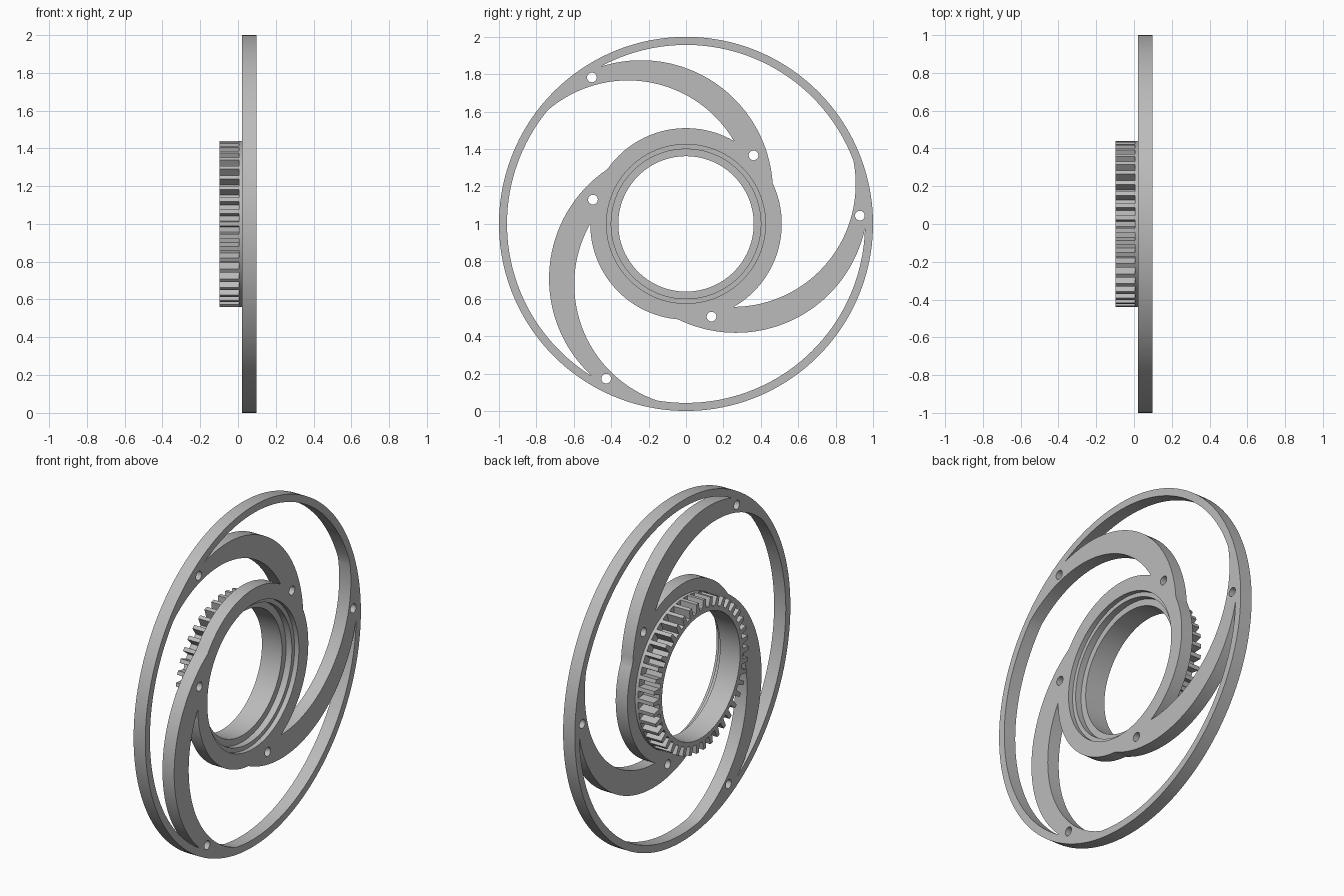
import bpy, bmesh
from math import cos, sin, pi, atan2, acos, hypot, radians
from mathutils import Matrix, Vector

old = bpy.data.objects.get("Cube")
if old:
    bpy.data.objects.remove(old, do_unlink=True)

metal = bpy.data.materials.new("plain grey metal")
metal.use_nodes = True
GREY = (0.5, 0.5, 0.5, 1)
metal.diffuse_color = GREY
metal.node_tree.nodes["Principled BSDF"].inputs["Base Color"].default_value = GREY

THIRD = 2 * pi / 3
# Local x, y, z become world y, z, x
AXIS = Matrix(((0, 0, 1, 0), (1, 0, 0, 0), (0, 1, 0, 1), (0, 0, 0, 1)))


def arc(centre, r, a, b, n):
    """Points from angle a towards b, leaving out the last one."""
    return [(centre[0] + r * cos(a + (b - a) * i / n),
             centre[1] + r * sin(a + (b - a) * i / n)) for i in range(n)]


def circle(r, n=128, centre=(0, 0)):
    return arc(centre, r, 0, 2 * pi, n)


def turn(points, angle):
    return [(x * cos(angle) - y * sin(angle), x * sin(angle) + y * cos(angle))
            for x, y in points]


def meet(centre, r, big):
    """Where an arm circle crosses a hub-centred circle: its own angle and the hub angle."""
    d = hypot(*centre)
    a = atan2(centre[1], centre[0]) - acos((big * big - d * d - r * r) / (2 * d * r))
    return a, atan2(centre[1] + r * sin(a), centre[0] + r * cos(a))


def extrude(name, loops, x0, x1):
    """Fill nested outlines and extrude them along x."""
    curve = bpy.data.curves.new(name, "CURVE")
    curve.dimensions = "2D"
    curve.fill_mode = "BOTH"
    curve.extrude = (x1 - x0) / 2
    for loop in loops:
        spline = curve.splines.new("POLY")
        spline.points.add(len(loop) - 1)
        for p, (x, y) in zip(spline.points, loop):
            p.co = (x, y, 0, 1)
        spline.use_cyclic_u = True
    temp = bpy.data.objects.new(name + "_outline", curve)
    bpy.context.collection.objects.link(temp)
    graph = bpy.context.evaluated_depsgraph_get()
    mesh = bpy.data.meshes.new_from_object(temp.evaluated_get(graph))
    bpy.data.objects.remove(temp, do_unlink=True)
    bm = bmesh.new()
    bm.from_mesh(mesh)
    bmesh.ops.remove_doubles(bm, verts=bm.verts, dist=1e-5)
    bmesh.ops.recalc_face_normals(bm, faces=bm.faces)
    bm.transform(Matrix.Translation(Vector(((x0 + x1) / 2, 0, 0))) @ AXIS)
    bm.to_mesh(mesh)
    bm.free()
    mesh.materials.clear()
    mesh.materials.append(metal)
    mesh.shade_smooth()
    mesh.set_sharp_from_angle(angle=radians(25))
    mesh.name = name
    obj = bpy.data.objects.new(name, mesh)
    bpy.context.collection.objects.link(obj)
    return obj


# Spiral arm plate: rim, hub and three curved arms left between three windows
RIM, HUB = 0.957, 0.512
OUT_C, OUT_R = (-0.24, 0.17), 0.705
IN_C, IN_R = (-0.31, 0.11), 0.657
out_rim, rim_end = meet(OUT_C, OUT_R, RIM)
out_hub, hub_start = meet(OUT_C, OUT_R, HUB)
in_rim, rim_start = meet(IN_C, IN_R, RIM)
in_hub, hub_end = meet(IN_C, IN_R, HUB)

window = (arc(OUT_C, OUT_R, out_rim, out_hub, 40)
          + arc((0, 0), HUB, hub_start, hub_end - THIRD, 32)
          + turn(arc(IN_C, IN_R, in_hub, in_rim, 40), -THIRD)
          + arc((0, 0), RIM, rim_start - THIRD, rim_end, 40))
rim_hole = circle(0.026, 24, (-0.503, 0.783))
hub_hole = circle(0.026, 24, (0.361, 0.366))

plate = [circle(1, 160), circle(0.425)]
for k in range(3):
    plate += [turn(loop, k * THIRD) for loop in (window, rim_hole, hub_hole)]
extrude("spiral_arm_plate", plate, 0.022, 0.098)

# Stepped seat inside the hub bore
extrude("bore_step", [circle(0.43), circle(0.40)], 0.024, 0.07)
extrude("gear_flange", [circle(0.44), circle(0.362)], 0.004, 0.032)

# Toothed ring
TEETH, ROOT, TIP = 42, 0.388, 0.44
pitch = 2 * pi / TEETH
gear = []
for i in range(TEETH):
    for offset, r in ((-0.27, ROOT), (-0.17, TIP), (0.17, TIP), (0.27, ROOT)):
        a = (i + offset) * pitch
        gear.append((r * cos(a), r * sin(a)))
extrude("toothed_ring", [gear, circle(0.362)], -0.098, 0.006)
